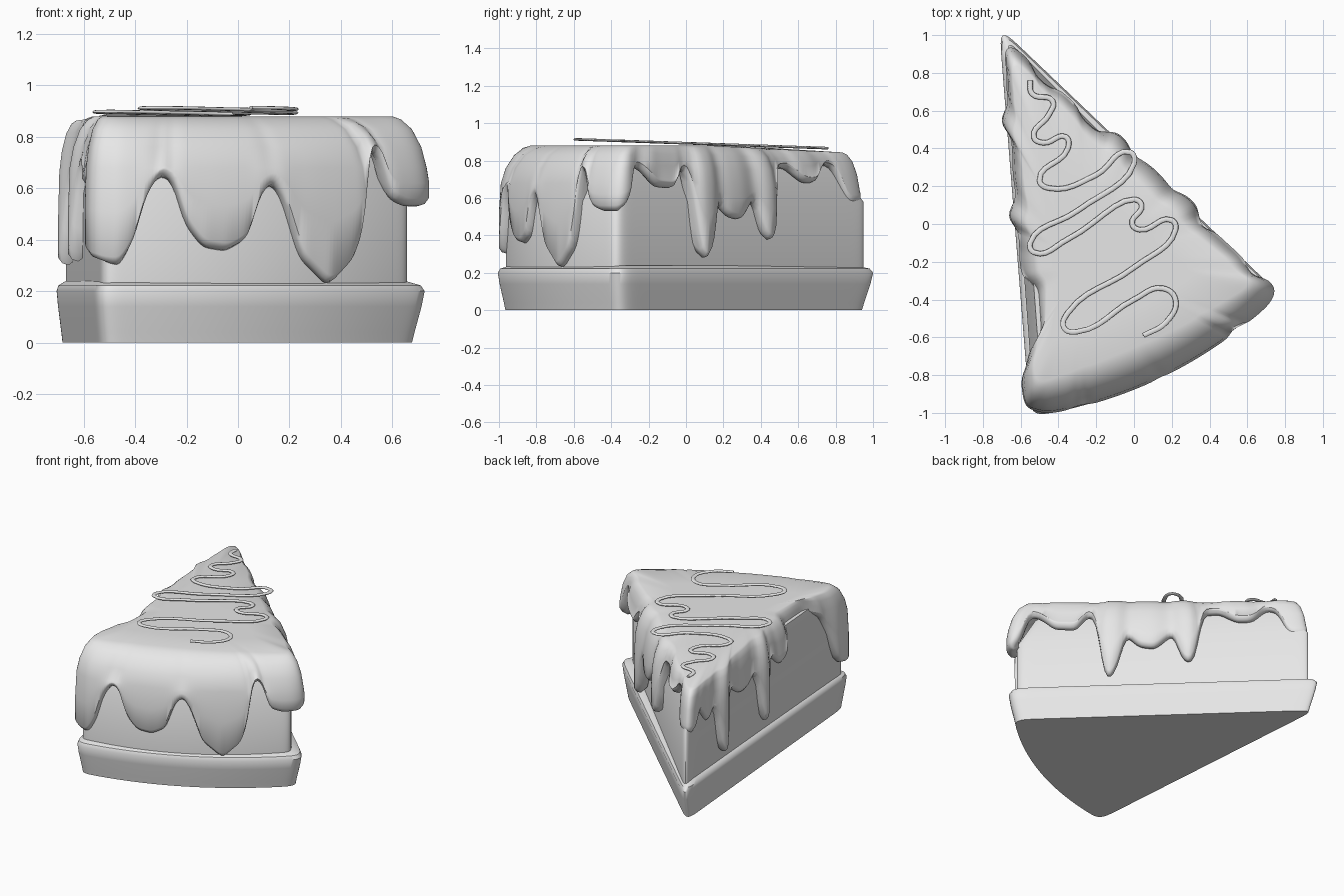
import bpy, math
from mathutils import Vector

cube = bpy.data.objects.get("Cube")
if cube:
    bpy.data.objects.remove(cube)

CENTRE = Vector((-0.25, -0.2, 0))
SIDE_STEPS = 100

mat = bpy.data.materials.new("plain_grey")
mat.use_nodes = True
mat.diffuse_color = (0.8, 0.8, 0.8, 1)
mat.node_tree.nodes["Principled BSDF"].inputs["Base Color"].default_value = mat.diffuse_color


def smoothed(values, passes):
    n = len(values)
    for _ in range(passes):
        values = [(values[i - 1] + values[i] * 2 + values[(i + 1) % n]) / 4 for i in range(n)]
    return values


def outline(front_corner, side_corner, tip, rounding):
    """Closed wedge outline with a bowed front edge; z holds the shoulder width."""
    a, b, t = (Vector((*p, 0)) for p in (front_corner, side_corner, tip))
    control = (a + b) / 2 + Vector((0.09, -0.22, 0))
    points = []
    for start, mid, end, shoulder in ((a, control, b, 0.2),
                                      (b, (b + t) / 2, t, 0.1),
                                      (t, (t + a) / 2, a, 0.1)):
        for i in range(SIDE_STEPS):
            u = i / SIDE_STEPS
            p = start * (1 - u) ** 2 + mid * 2 * u * (1 - u) + end * u * u
            p.z = shoulder
            points.append(p)
    return smoothed(points, rounding)


def outward(points, i):
    d = points[(i + 1) % len(points)] - points[i - 1]
    return Vector((d.y, -d.x, 0)).normalized()


def shade(obj, angle):
    bpy.ops.object.select_all(action='DESELECT')
    obj.select_set(True)
    bpy.context.view_layer.objects.active = obj
    bpy.ops.object.shade_smooth_by_angle(angle=math.radians(angle))


def loft(name, rings, cap_bottom, cap_top_z, angle):
    """Join rings from bottom to top and close them."""
    n = len(rings[0])
    verts = [v for ring in rings for v in ring]
    faces = []
    for r in range(len(rings) - 1):
        for i in range(n):
            j = (i + 1) % n
            faces.append((r * n + i, r * n + j, (r + 1) * n + j, (r + 1) * n + i))
    top = len(verts)
    verts.append(Vector((CENTRE.x, CENTRE.y, cap_top_z)))
    last = (len(rings) - 1) * n
    faces += [(last + i, last + (i + 1) % n, top) for i in range(n)]
    if cap_bottom:
        faces.append(tuple(reversed(range(n))))
    mesh = bpy.data.meshes.new(name)
    mesh.from_pydata(verts, [], faces)
    mesh.materials.append(mat)
    obj = bpy.data.objects.new(name, mesh)
    bpy.context.collection.objects.link(obj)
    shade(obj, angle)


def shrunk_ring(points, share, z):
    ring = [p.lerp(CENTRE, share) for p in points]
    return [Vector((p.x, p.y, z)) for p in ring]


# Crust base
base_line = outline((-0.55, -1.02), (0.76, -0.36), (-0.715, 1.045), 22)
loft("crust_base",
     [shrunk_ring(base_line, *row) for row in
      ((0.05, 0), (0.04, 0.04), (0.012, 0.14), (0, 0.2), (0.015, 0.222), (0.08, 0.24))],
     True, 0.24, 40)

# Cake filling
cake_line = outline((-0.53, -0.97), (0.68, -0.37), (-0.675, 0.98), 12)
loft("cake_filling", [shrunk_ring(cake_line, *row) for row in
                      ((0, 0.2), (0, 0.58), (0.14, 0.8))], True, 0.8, 40)

# Lower edge of the icing on each side: position along x or y, then height
front_edge = ((-0.55, 0.31), (-0.46, 0.3), (-0.4, 0.4), (-0.36, 0.56), (-0.3, 0.65),
              (-0.25, 0.63), (-0.2, 0.46), (-0.13, 0.37), (-0.04, 0.355), (0.04, 0.4),
              (0.09, 0.57), (0.14, 0.62), (0.18, 0.56), (0.25, 0.33), (0.36, 0.22),
              (0.46, 0.33), (0.5, 0.5), (0.51, 0.74), (0.56, 0.74), (0.6, 0.56), (0.66, 0.53))
right_edge = ((-0.36, 0.53), (-0.3, 0.58), (-0.26, 0.77), (-0.22, 0.76), (-0.15, 0.66),
              (-0.05, 0.65), (0, 0.77), (0.04, 0.7), (0.06, 0.32), (0.09, 0.25), (0.13, 0.35),
              (0.16, 0.6), (0.22, 0.5), (0.29, 0.48), (0.37, 0.6), (0.4, 0.42), (0.43, 0.36),
              (0.47, 0.4), (0.49, 0.75), (0.57, 0.76), (0.64, 0.68), (0.71, 0.68),
              (0.77, 0.78), (0.82, 0.76), (0.87, 0.56))
left_edge = ((-0.95, 0.32), (-0.83, 0.36), (-0.7, 0.72), (-0.6, 0.77), (-0.32, 0.77),
             (-0.25, 0.62), (-0.17, 0.6), (-0.08, 0.7), (-0.02, 0.66), (0.02, 0.3), (0.07, 0.3),
             (0.12, 0.68), (0.23, 0.6), (0.32, 0.6), (0.42, 0.68), (0.48, 0.62),
             (0.52, 0.29), (0.58, 0.29), (0.62, 0.66), (0.72, 0.55), (0.8, 0.7), (0.87, 0.56))


def edge_height(keys, pos):
    if pos <= keys[0][0]:
        return keys[0][1]
    for (p, z), (q, w) in zip(keys, keys[1:]):
        if pos <= q:
            return z + (w - z) * (pos - p) / (q - p)
    return keys[-1][1]


def top_height(y):
    return 0.88 - 0.05 * max(0, y - 0.2)


# Icing cap with drips: edge keys, deepest recess and fullest bulge per side
icing_line = outline((-0.54, -1.01), (0.775, -0.36), (-0.69, 0.985), 40)
sides = ((front_edge, -0.01, 0.01), (right_edge, -0.03, 0.04), (left_edge, -0.08, 0.045))
lows, bulges = [], []
for i, p in enumerate(icing_line):
    side = i // SIDE_STEPS
    keys, recess, fullest = sides[side]
    low = edge_height(keys, p.x if side == 0 else p.y)
    drop = top_height(p.y) - low
    lows.append(low)
    bulges.append(max(recess, 2 * min(0, drop - 0.15)) + min(fullest, 0.2 * max(0, drop - 0.25)))
lows = smoothed(lows, 2)
bulges = smoothed(bulges, 4)

columns = []
for i, p in enumerate(icing_line):
    low, bulge = lows[i], bulges[i]
    top = top_height(p.y)
    normal = outward(icing_line, i)
    flat = Vector((p.x, p.y, 0))
    wall = flat + normal * bulge
    inward = (CENTRE - flat).normalized()
    shoulder = min(0.2, (top - low) * 0.8)
    bend = top - shoulder
    column = []
    for inset, z in ((0.08, low + 0.03), (0.04, low), (0.015, low + 0.008), (0, low + 0.03)):
        column.append(wall - normal * inset + Vector((0, 0, z)))
    column.append(wall + Vector((0, 0, low + 0.03 + max(0, bend - low - 0.03) * 0.5)))
    for share, fall in ((0.06, 1), (0.2, 0.6), (0.45, 0.25), (0.75, 0.06), (1, 0)):
        q = flat + normal * bulge * (1 - share * 0.5) + inward * p.z * share
        column.append(q + Vector((0, 0, top - shoulder * fall)))
    rim = column[-1]
    for share in (0.35, 0.7):
        q = rim.lerp(CENTRE, share)
        q.z = top_height(q.y)
        column.append(q)
    columns.append(column)
loft("icing", [list(ring) for ring in zip(*columns)], False, top_height(CENTRE.y), 60)

# Piped squiggle on top, a flattened tube
squiggle = ((-0.55, 0.76), (-0.54, 0.69), (-0.43, 0.65), (-0.45, 0.58), (-0.53, 0.46),
            (-0.48, 0.43), (-0.36, 0.46), (-0.35, 0.4), (-0.5, 0.23), (-0.45, 0.19),
            (-0.2, 0.26), (-0.02, 0.38), (0, 0.32), (-0.3, 0.07), (-0.55, -0.1),
            (-0.53, -0.15), (-0.35, -0.08), (0, 0.13), (0.04, 0.1), (-0.01, 0),
            (0.03, -0.03), (0.2, 0.02), (0.22, -0.03), (0, -0.23), (-0.35, -0.47),
            (-0.37, -0.55), (-0.3, -0.57), (0, -0.4), (0.15, -0.34), (0.22, -0.4),
            (0.17, -0.52), (0.05, -0.59))
FLATNESS = 0.5
curve = bpy.data.curves.new("piped_squiggle", 'CURVE')
curve.dimensions = '3D'
curve.bevel_depth = 0.014
curve.bevel_resolution = 2
curve.resolution_u = 6
curve.use_fill_caps = True
curve.materials.append(mat)
spline = curve.splines.new('BEZIER')
spline.bezier_points.add(len(squiggle) - 1)
for point, (x, y) in zip(spline.bezier_points, squiggle):
    point.co = (x, y, (0.893 - 0.035 * y) / FLATNESS)
    point.handle_left_type = point.handle_right_type = 'AUTO'
piping = bpy.data.objects.new("piped_squiggle", curve)
piping.scale.z = FLATNESS
bpy.context.collection.objects.link(piping)
bpy.ops.object.select_all(action='DESELECT')
piping.select_set(True)
bpy.context.view_layer.objects.active = piping
bpy.ops.object.convert(target='MESH')
shade(bpy.context.view_layer.objects.active, 60)
